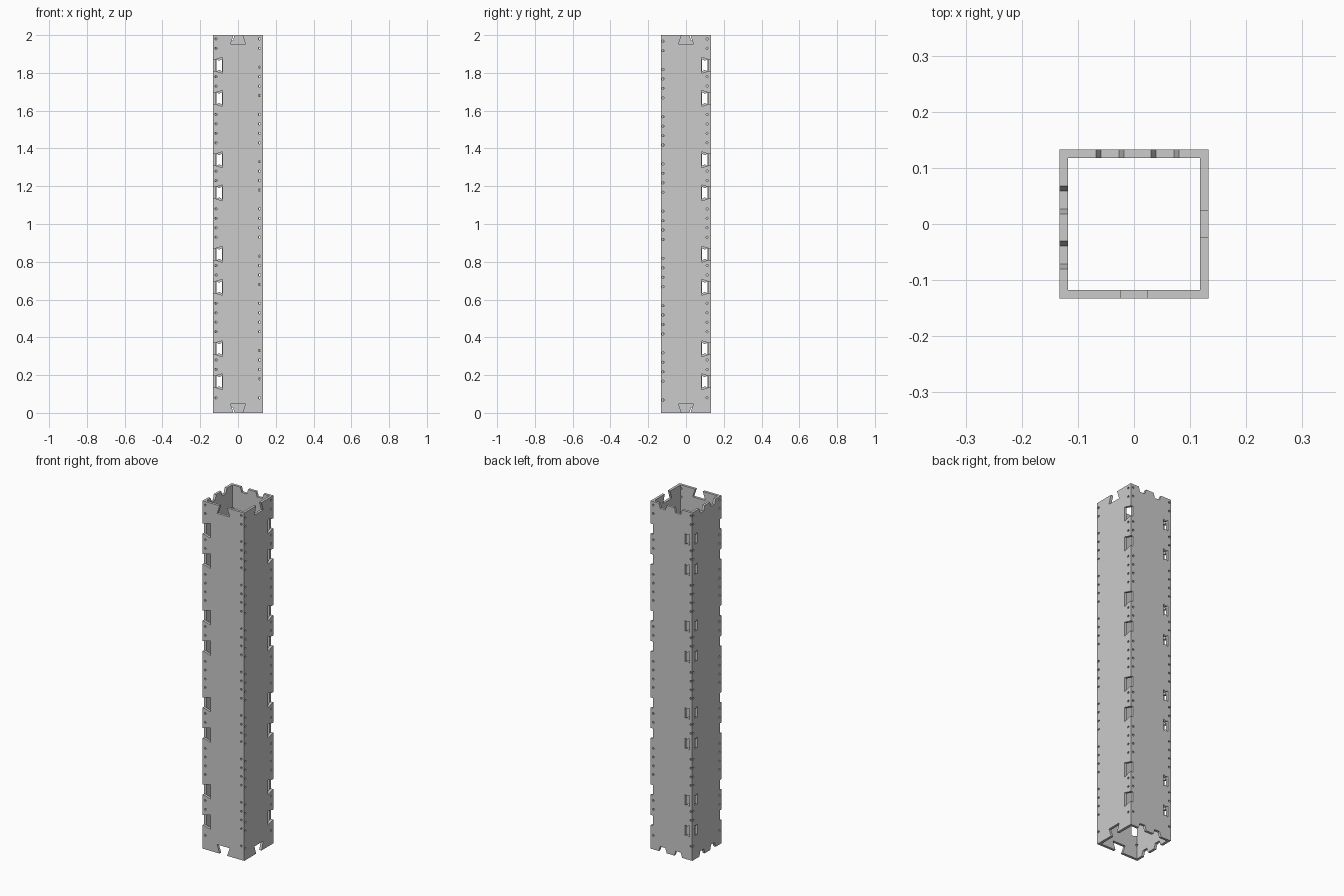
import bpy, bmesh, math

if "Cube" in bpy.data.objects:
    bpy.data.objects.remove(bpy.data.objects["Cube"])

H, T, L = 0.1325, 0.0145, 2.0      # half width, wall thickness, length

def make_object(name, bm):
    bmesh.ops.recalc_face_normals(bm, faces=bm.faces)
    me = bpy.data.meshes.new(name)
    bm.to_mesh(me)
    bm.free()
    ob = bpy.data.objects.new(name, me)
    bpy.context.collection.objects.link(ob)
    return ob

def loft(bm, a, b):
    n = len(a)
    va, vb = [bm.verts.new(p) for p in a], [bm.verts.new(p) for p in b]
    for i in range(n):
        j = (i + 1) % n
        bm.faces.new((va[i], va[j], vb[j], vb[i]))
    return va, vb

# Wall coordinates: u along the wall, z up, d depth from outside
WALL = {
    "front": lambda u, z, d: (u, -H + d, z),
    "back":  lambda u, z, d: (u, H - d, z),
    "left":  lambda u, z, d: (-H + d, u, z),
    "right": lambda u, z, d: (H - d, u, z),
}

def cut(bm, wall, poly):
    f = WALL[wall]
    va, vb = loft(bm, [f(u, z, -0.01) for u, z in poly],
                  [f(u, z, T + 0.0005) for u, z in poly])
    bm.faces.new(va)
    bm.faces.new(vb)

# Square tube
bm = bmesh.new()
sq = lambda r, z: [(-r, -r, z), (r, -r, z), (r, r, z), (-r, r, z)]
ob_, ot = loft(bm, sq(H, 0), sq(H, L))
ib, it = loft(bm, sq(H - T, 0), sq(H - T, L))
for o, i in ((ob_, ib), (ot, it)):
    for k in range(4):
        j = (k + 1) % 4
        bm.faces.new((o[k], o[j], i[j], i[k]))
tube = make_object("square_duct", bm)

cb = bmesh.new()
slots = [s + 0.5 * k for k in range(4) for s in (0.165, 0.34)]

# Dovetail notches open at a corner, and bow-tie slots in the opposite walls
for z in slots:
    for wall, s in (("front", -1), ("right", 1)):
        e = H + 0.01
        cut(cb, wall, [(s * e, z - 0.028), (s * 0.118, z - 0.031), (s * 0.082, z - 0.042),
                       (s * 0.082, z + 0.042), (s * 0.118, z + 0.031), (s * e, z + 0.028)])
    for wall, s in (("back", -1), ("left", 1)):
        cut(cb, wall, [(s * 0.085, z - 0.032), (s * 0.1, z - 0.024), (s * 0.114, z - 0.032),
                       (s * 0.114, z + 0.032), (s * 0.1, z + 0.024), (s * 0.085, z + 0.032)])

# End joints: one undercut dovetail on front/right, two flared notches on back/left
def end_notch(wall, c, w_end, w_in, depth):
    for z0, s in ((0, 1), (L, -1)):
        slope = (w_in - w_end) / depth * 0.01
        cut(cb, wall, [(c - w_end + slope, z0 - s * 0.01), (c + w_end - slope, z0 - s * 0.01),
                       (c + w_in, z0 + s * depth), (c - w_in, z0 + s * depth)])

for wall in ("front", "right"):
    end_notch(wall, 0, 0.024, 0.04, 0.048)
for wall, m in (("back", 1), ("left", -1)):
    for c in (-0.043, 0.055):
        end_notch(wall, m * c, 0.025, 0.016, 0.028)

# Screw holes down both edges of each wall
def hole(wall, u, z, r=0.006):
    cut(cb, wall, [(u + r * math.cos(a * math.pi / 4), z + r * math.sin(a * math.pi / 4))
                   for a in range(8)])

sparse = (0.08, 0.23, 0.28, 0.43)
dense = (0.08, 0.18, 0.23, 0.28, 0.33, 0.43, 0.48)
for k in range(4):
    for wall, us, dz, full in (("front", -0.116, 0, False), ("front", 0.114, 0, True),
                               ("right", 0.112, 0, False), ("right", -0.122, 0.012, True),
                               ("back", -0.123, 0, False), ("back", 0.116, 0, False),
                               ("left", 0.123, 0, False), ("left", -0.116, 0, False)):
        for z in (dense if full else sparse + (0.48,)):
            hole(wall, us, z + 0.5 * k - dz)
        if k:
            hole(wall, us, 0.5 * k + 0.03 - dz)

cutter = make_object("joint_cutter", cb)
cutter.hide_render = True

mod = tube.modifiers.new("joints", "BOOLEAN")
mod.operation = "DIFFERENCE"
mod.solver = "EXACT"
mod.use_self = True
mod.object = cutter
bpy.context.view_layer.objects.active = tube
tube.select_set(True)
bpy.ops.object.modifier_apply(modifier=mod.name)
bpy.data.objects.remove(cutter, do_unlink=True)
